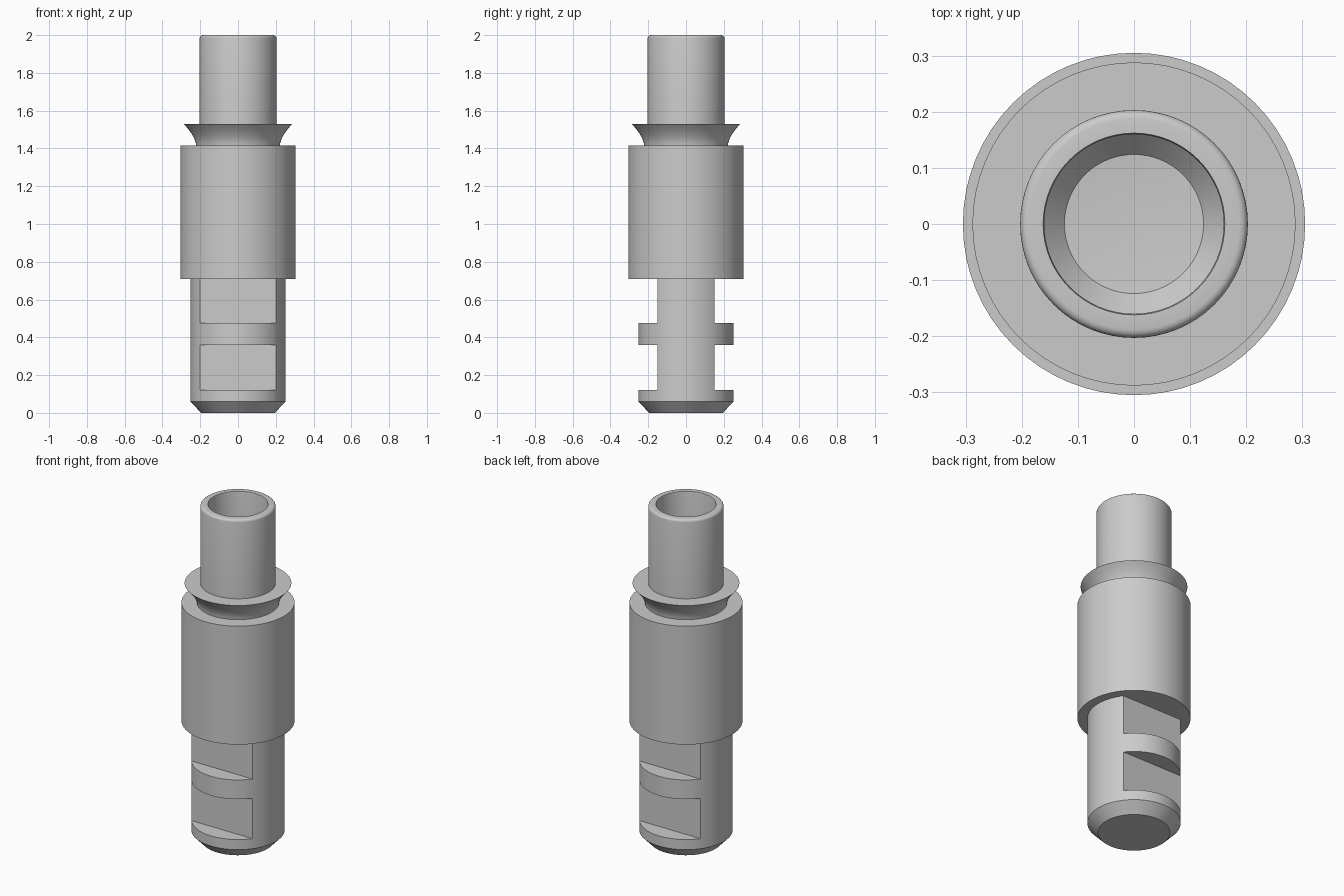
import bpy, bmesh, math

cube = bpy.data.objects.get("Cube")
if cube:
    bpy.data.objects.remove(cube)

grey = bpy.data.materials.new("plain grey")
grey.use_nodes = True
COLOUR = (0.6, 0.6, 0.6, 1)
grey.diffuse_color = COLOUR
grey.node_tree.nodes["Principled BSDF"].inputs["Base Color"].default_value = COLOUR


def lathe(name, profile, sides=64):
    """Spin a closed (radius, height) profile that starts and ends on the axis."""
    bm = bmesh.new()
    verts = [bm.verts.new((r, 0, z)) for r, z in profile]
    edges = [bm.edges.new(pair) for pair in zip(verts, verts[1:])]
    bmesh.ops.spin(bm, geom=verts + edges, cent=(0, 0, 0), axis=(0, 0, 1),
                   angle=math.tau, steps=sides, use_merge=True)
    bmesh.ops.remove_doubles(bm, verts=bm.verts, dist=1e-5)
    bmesh.ops.recalc_face_normals(bm, faces=bm.faces)
    mesh = bpy.data.meshes.new(name)
    bm.to_mesh(mesh)
    bm.free()
    mesh.materials.append(grey)
    obj = bpy.data.objects.new(name, mesh)
    bpy.context.collection.objects.link(obj)
    return obj


def smooth(obj):
    bpy.ops.object.select_all(action='DESELECT')
    obj.select_set(True)
    bpy.context.view_layer.objects.active = obj
    bpy.ops.object.shade_smooth_by_angle(angle=math.radians(30))


# Lower shank with chamfered foot
shank = lathe("shank", [(0, 0), (0.195, 0), (0.252, 0.06), (0.252, 0.72), (0, 0.72)])

# Wrench flats: two pockets on the front and two on the back
bm = bmesh.new()
for side in (-1, 1):
    for low, high in ((0.12, 0.36), (0.475, 0.71)):
        made = bmesh.ops.create_cube(bm, size=1)["verts"]
        bmesh.ops.scale(bm, vec=(0.8, 0.2, high - low), verts=made)
        bmesh.ops.translate(bm, vec=(0, side * 0.252, (low + high) / 2), verts=made)
mesh = bpy.data.meshes.new("flat_cutter")
bm.to_mesh(mesh)
bm.free()
mesh.materials.append(grey)
cutter = bpy.data.objects.new("flat_cutter", mesh)
bpy.context.collection.objects.link(cutter)
cutter.hide_render = True
cut = shank.modifiers.new("flats", 'BOOLEAN')
cut.operation = 'DIFFERENCE'
cut.solver = 'EXACT'
cut.object = cutter
bpy.context.view_layer.objects.active = shank
bpy.ops.object.modifier_apply(modifier=cut.name)
bpy.data.objects.remove(cutter)

# Wide middle body
body = lathe("body", [(0, 0.71), (0.305, 0.71), (0.305, 1.415), (0, 1.415)])

# Flared collar on its neck
flare = [(0.222 + 0.066 * t ** 1.7, 1.415 + 0.115 * t) for t in (i / 8 for i in range(9))]
collar = lathe("collar", [(0, 1.41)] + flare + [(0.19, 1.53)])

# Hollow top tube: rounded rim, straight bore, tapered floor
RIM = 0.015
rim = [(0.203 - RIM + RIM * math.cos(a), 2 - RIM + RIM * math.sin(a))
       for a in (i * math.pi / 8 for i in range(5))]
tube = lathe("tube", [(0, 1.42), (0.203, 1.42)] + rim
             + [(0.162, 2), (0.16, 1.99), (0.16, 1.57), (0.124, 1.53), (0, 1.52)])

for part in (shank, body, collar, tube):
    smooth(part)
